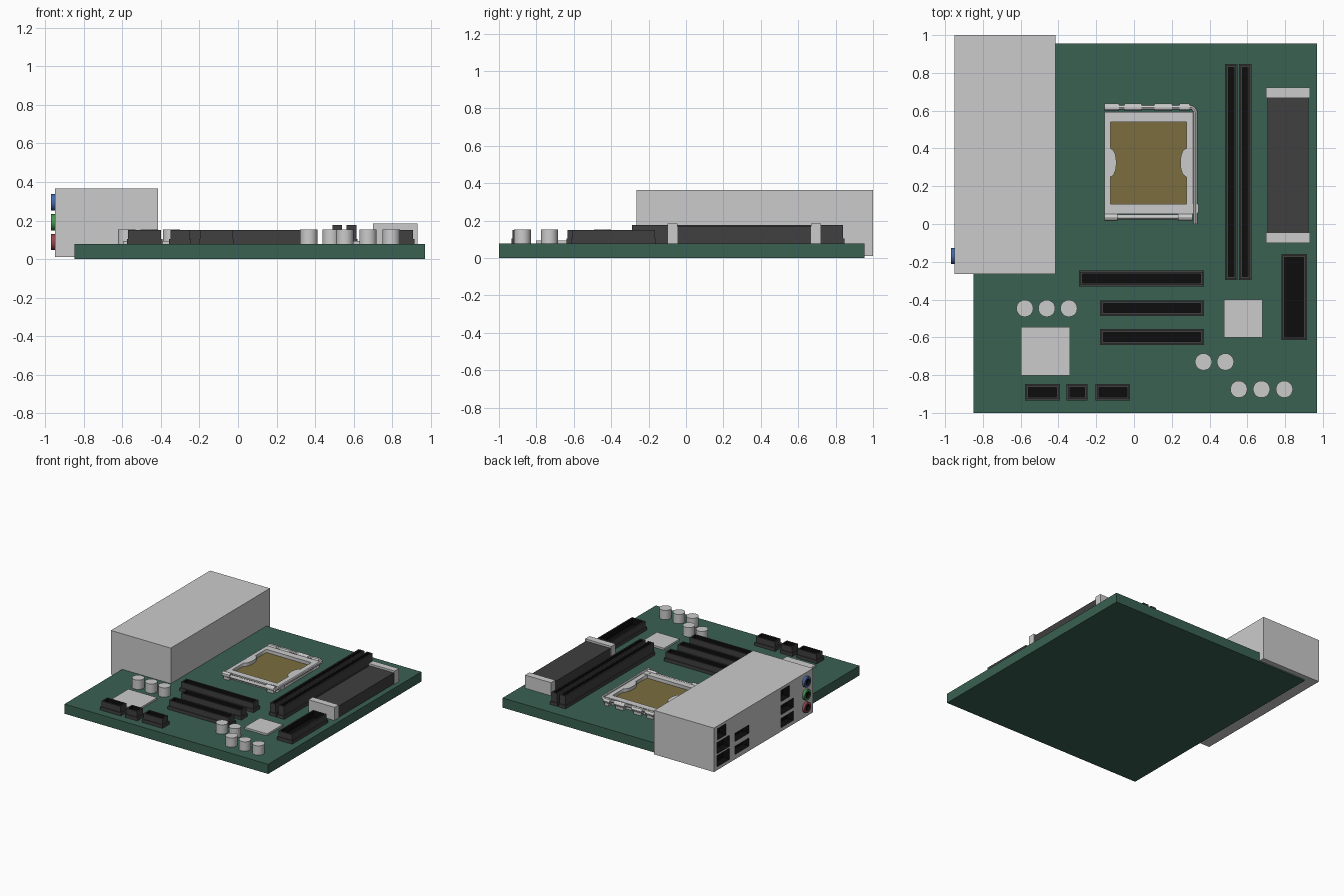
import bpy, bmesh, math

if "Cube" in bpy.data.objects:
    bpy.data.objects.remove(bpy.data.objects["Cube"])

TOP = 0.078  # board surface height


def material(name, r, g, b):
    m = bpy.data.materials.new(name)
    m.diffuse_color = (r, g, b, 1)
    m.use_nodes = True
    m.node_tree.nodes["Principled BSDF"].inputs["Base Color"].default_value = m.diffuse_color
    return m


GREEN = material("board_green", 0.042, 0.119, 0.084)
DARK = material("dark_plastic", 0.05, 0.05, 0.05)
BLACK = material("black", 0.004, 0.004, 0.004)
TAN = material("contact_tan", 0.2, 0.155, 0.05)


def finish(name, bm, mats=()):
    bmesh.ops.recalc_face_normals(bm, faces=bm.faces)
    me = bpy.data.meshes.new(name)
    bm.to_mesh(me)
    bm.free()
    for m in mats:
        me.materials.append(m)
    ob = bpy.data.objects.new(name, me)
    bpy.context.collection.objects.link(ob)
    return ob


def smooth(ob):
    bpy.ops.object.select_all(action='DESELECT')
    bpy.context.view_layer.objects.active = ob
    ob.select_set(True)
    bpy.ops.object.shade_smooth_by_angle()


def loft(name, rings, mats=(), black_from=99):
    """Skin a stack of rings, cap both ends; late rings use the second material."""
    bm = bmesh.new()
    vs = [[bm.verts.new(p) for p in r] for r in rings]
    n = len(vs[0])
    bm.faces.new(vs[0])
    for k in range(len(vs) - 1):
        for i in range(n):
            j = (i + 1) % n
            f = bm.faces.new((vs[k][i], vs[k][j], vs[k + 1][j], vs[k + 1][i]))
            f.material_index = int(k >= black_from)
    bm.faces.new(vs[-1]).material_index = int(black_from < 99)
    return finish(name, bm, mats)


def rect(x0, x1, y0, y1, z, d=0):
    return [(x0 + d, y0 + d, z), (x1 - d, y0 + d, z), (x1 - d, y1 - d, z), (x0 + d, y1 - d, z)]


def box(name, x0, x1, y0, y1, z0, z1, mat=None):
    return loft(name, [rect(x0, x1, y0, y1, z0), rect(x0, x1, y0, y1, z1)], [mat] if mat else [])


def circle_z(x, y, z, r, n=24):
    return [(x + r * math.cos(a), y + r * math.sin(a), z) for a in (2 * math.pi * i / n for i in range(n))]


def circle_x(x, y, z, r, n=24):
    return [(x, y + r * math.cos(a), z + r * math.sin(a)) for a in (2 * math.pi * i / n for i in range(n))]


def slot(name, x0, x1, y0, y1, top):
    """Stepped connector with a recessed black slot."""
    r = lambda z, d: rect(x0, x1, y0, y1, z, d)
    loft(name, [r(TOP, 0), r(0.104, 0), r(0.104, 0.007), r(top, 0.007), r(top, 0.018), r(0.1, 0.018)],
         [DARK, BLACK], 4)


# Circuit board
box("circuit_board", -0.85, 0.97, -1, 0.955, 0, TOP, GREEN)

# Rear port block with recessed ports
block = box("port_block", -0.95, -0.415, -0.265, 1.0, 0.01, 0.365)
ports = [(0.90, 0.11, 0.297, 0.09), (0.88, 0.16, 0.187, 0.09), (0.88, 0.16, 0.082, 0.09),
         (0.64, 0.18, 0.187, 0.066), (0.64, 0.18, 0.082, 0.066),
         (0.09, 0.11, 0.297, 0.09), (0.065, 0.16, 0.183, 0.075), (0.065, 0.16, 0.078, 0.075)]
bm = bmesh.new()
for y, w, z, h in ports:
    c = bmesh.ops.create_cube(bm, size=1)["verts"]
    bmesh.ops.scale(bm, vec=(0.12, w, h), verts=c)
    bmesh.ops.translate(bm, vec=(-0.95, y, z), verts=c)
cutter = finish("port_cutter", bm)
cutter.hide_render = True
mod = block.modifiers.new("ports", 'BOOLEAN')
mod.operation, mod.object, mod.solver = 'DIFFERENCE', cutter, 'EXACT'
bpy.context.view_layer.objects.active = block
block.select_set(True)
bpy.ops.object.modifier_apply(modifier="ports")
bpy.data.objects.remove(cutter)
block.data.materials.clear()
block.data.materials.append(None)
block.data.materials.append(BLACK)
for p in block.data.polygons:
    p.material_index = int(-0.949 < p.center.x < -0.85)

# Audio jacks
for name, z, col in (("blue", 0.295, (0.06, 0.14, 0.4)), ("green", 0.191, (0.06, 0.3, 0.08)),
                     ("red", 0.088, (0.3, 0.06, 0.08))):
    c = lambda x, r: circle_x(x, -0.17, z, r)
    smooth(loft(name + "_jack", [c(-0.945, 0.042), c(-0.97, 0.042), c(-0.97, 0.026), c(-0.952, 0.026)],
                [material(name + "_plastic", *col), BLACK], 2))

# Memory slots, expansion slots, power and header connectors
for i, x in enumerate((0.483, 0.557)):
    slot(f"memory_slot_{i}", x, x + 0.064, -0.297, 0.847, 0.177)
for i, (x, y) in enumerate(((-0.29, -0.33), (-0.18, -0.487), (-0.18, -0.64))):
    slot(f"expansion_slot_{i}", x, 0.37, y, y + 0.083, 0.15)
slot("power_connector", 0.78, 0.915, -0.615, -0.16, 0.15)
for i, (x0, x1) in enumerate(((-0.577, -0.393), (-0.357, -0.245), (-0.203, -0.02))):
    slot(f"header_connector_{i}", x0, x1, -0.934, -0.847, 0.15)

# Drive module with end caps
box("module_body", 0.707, 0.925, -0.06, 0.68, TOP, 0.168, DARK)
for i, y in enumerate((-0.1, 0.667)):
    box(f"module_end_{i}", 0.70, 0.932, y, y + 0.055, TOP, 0.184)

# Capacitors
caps = [(-0.578, -0.447), (-0.462, -0.447), (-0.345, -0.447), (0.368, -0.73), (0.484, -0.73),
        (0.555, -0.875), (0.675, -0.875), (0.796, -0.875)]
for i, (x, y) in enumerate(caps):
    smooth(loft(f"capacitor_{i}", [circle_z(x, y, TOP, 0.045), circle_z(x, y, 0.153, 0.045)]))

# Chips
box("large_chip", -0.598, -0.34, -0.802, -0.545, TOP, 0.093)
box("small_chip", 0.477, 0.68, -0.6, -0.4, TOP, 0.093)

# Processor socket: contact plate and frame with side tabs
box("socket_contacts", -0.14, 0.295, 0.08, 0.57, TOP, 0.1, TAN)


def curve(name, paths, cyclic, **settings):
    cu = bpy.data.curves.new(name, 'CURVE')
    for k, v in settings.items():
        setattr(cu, k, v)
    for pts in paths:
        s = cu.splines.new('POLY')
        s.points.add(len(pts) - 1)
        for q, p in zip(s.points, pts):
            q.co = (*p, 0, 1)
        s.use_cyclic_u = cyclic
    ob = bpy.data.objects.new(name, cu)
    bpy.context.collection.objects.link(ob)
    bpy.ops.object.select_all(action='DESELECT')
    bpy.context.view_layer.objects.active = ob
    ob.select_set(True)
    bpy.ops.object.convert(target='MESH')
    return bpy.context.object


def tab(x, d):
    """Points of a half-round tab, bulging by d, walked along d's side."""
    s = 1 if d > 0 else -1
    return [(x + d * math.sin(a), 0.325 + s * 0.075 * math.cos(a)) for a in (math.pi * i / 10 for i in range(11))]


outer = [(-0.157, 0.053), (0.312, 0.053), (0.312, 0.593), (-0.157, 0.593)]
inner = [(-0.125, 0.54), *tab(-0.125, 0.032), (-0.125, 0.105), (0.277, 0.105), *tab(0.277, -0.032), (0.277, 0.54)]
frame = curve("socket_frame", [outer, inner], True, dimensions='2D', fill_mode='BOTH', extrude=0.024)
frame.location.z = 0.102
box("socket_lip", 0.27, 0.342, 0.057, 0.105, 0.1, 0.128)

# Locking lever with its bend, front rod and hinge knuckles
bend = [(0.295 + 0.03 * math.sin(a), 0.588 + 0.03 * math.cos(a)) for a in (math.pi / 12 * i for i in range(7))]
lever = curve("locking_lever", [[(-0.155, 0.618)] + bend + [(0.325, 0.0)]], False, dimensions='3D',
              bevel_depth=0.012, bevel_resolution=2, use_fill_caps=True)
lever.location.z = 0.122
smooth(lever)


def rod(name, x0, x1, y, z, r):
    smooth(loft(name, [circle_x(x0, y, z, r, 12), circle_x(x1, y, z, r, 12)]))


rod("front_rod", -0.155, 0.31, 0.036, 0.11, 0.013)
for i, (x0, x1, y) in enumerate(((-0.157, -0.08, 0.618), (-0.05, 0.04, 0.618), (0.108, 0.2, 0.618),
                                 (0.24, 0.295, 0.618), (-0.157, -0.088, 0.036), (0.232, 0.31, 0.036))):
    rod(f"hinge_knuckle_{i}", x0, x1, y, 0.115, 0.02)
    box(f"hinge_foot_{i}", x0 + 0.01, x1 - 0.01, y - 0.012, y + 0.012, TOP, 0.115)
